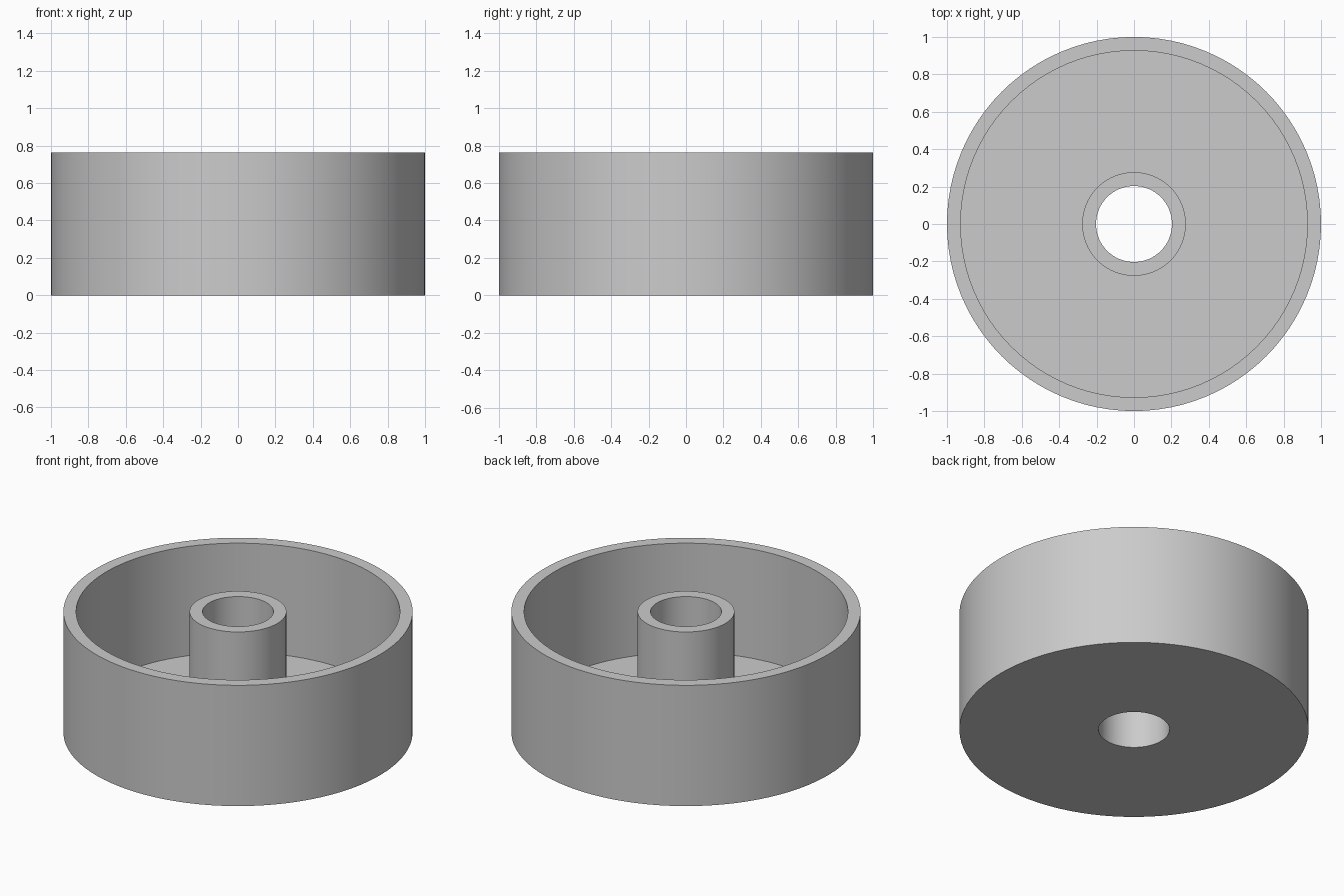
import bpy, bmesh
from math import cos, sin, tau, radians

cube = bpy.data.objects.get("Cube")
if cube:
    bpy.data.objects.remove(cube, do_unlink=True)

# Main dimensions
SEGMENTS = 96
HEIGHT = 0.763
FLOOR = 0.073
OUTER, INNER = 1.0, 0.927
HUB, BORE = 0.277, 0.203

# Single plain grey
grey = bpy.data.materials.new("plain grey")
grey.use_nodes = True
colour = (0.6, 0.6, 0.6, 1)
grey.diffuse_color = colour
grey.node_tree.nodes["Principled BSDF"].inputs["Base Color"].default_value = colour


def revolve(name, profile):
    """Turn a closed (radius, height) profile around the z axis."""
    bm = bmesh.new()
    rings = [[bm.verts.new((r * cos(tau * i / SEGMENTS), r * sin(tau * i / SEGMENTS), z))
              for i in range(SEGMENTS)] for r, z in profile]
    for a, b in zip(rings, rings[1:] + rings[:1]):
        for i in range(SEGMENTS):
            j = (i + 1) % SEGMENTS
            bm.faces.new((a[i], a[j], b[j], b[i]))
    bmesh.ops.recalc_face_normals(bm, faces=bm.faces)
    mesh = bpy.data.meshes.new(name)
    bm.to_mesh(mesh)
    bm.free()
    mesh.materials.append(grey)
    obj = bpy.data.objects.new(name, mesh)
    bpy.context.collection.objects.link(obj)
    bpy.ops.object.select_all(action="DESELECT")
    obj.select_set(True)
    bpy.context.view_layer.objects.active = obj
    bpy.ops.object.shade_smooth_by_angle(angle=radians(30))
    return obj


# Round open tray with its floor, outer wall and hollow central hub in one body
revolve("round_tray_with_hub", [
    (BORE, 0), (OUTER, 0), (OUTER, HEIGHT), (INNER, HEIGHT),
    (INNER, FLOOR), (HUB, FLOOR), (HUB, HEIGHT), (BORE, HEIGHT),
])
